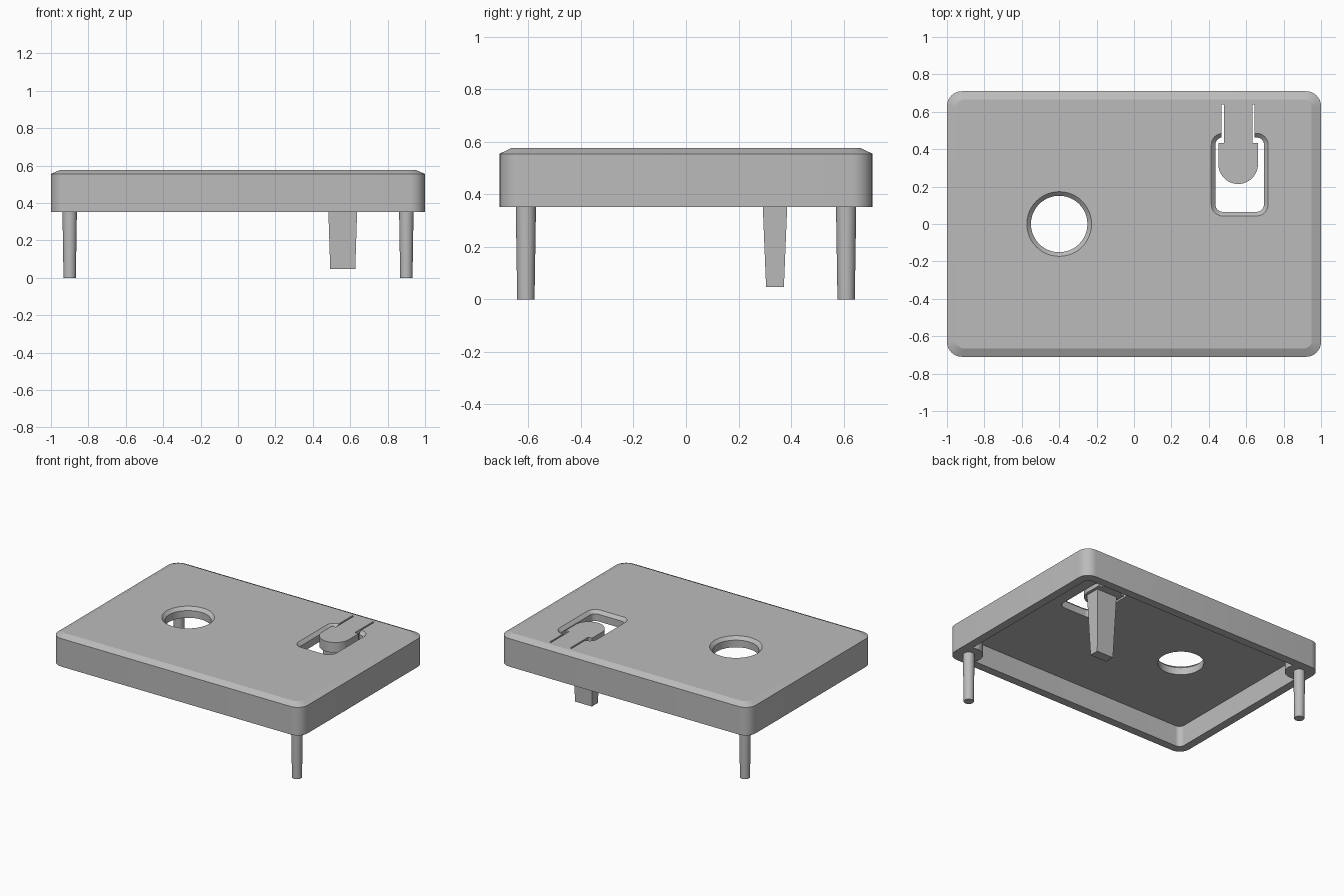
import bpy, bmesh, math
from math import radians, cos, sin, pi

cube = bpy.data.objects.get("Cube")
if cube:
    bpy.data.objects.remove(cube, do_unlink=True)

TOP, CHAMFER_Z, CEILING, RIM = 0.577, 0.555, 0.503, 0.352
WALL = 0.06

grey = bpy.data.materials.new("plain grey")
grey.use_nodes = True
grey.diffuse_color = (0.5, 0.5, 0.5, 1)
grey.node_tree.nodes["Principled BSDF"].inputs["Base Color"].default_value = (0.5, 0.5, 0.5, 1)


def rounded_rect(cx, cy, hx, hy, r, steps=8):
    pts = []
    for q, (sx, sy) in enumerate([(1, 1), (-1, 1), (-1, -1), (1, -1)]):
        for i in range(steps + 1):
            a = (q + i / steps) * pi / 2
            pts.append((cx + sx * (hx - r) + r * cos(a), cy + sy * (hy - r) + r * sin(a)))
    return pts


def circle(cx, cy, r, n=48):
    return [(cx + r * cos(2 * pi * i / n), cy + r * sin(2 * pi * i / n)) for i in range(n)]


def loft(name, sections):
    """Closed solid through (outline, z) sections, listed from the bottom up."""
    bm = bmesh.new()
    rings = [[bm.verts.new((x, y, z)) for x, y in outline] for outline, z in sections]
    n = len(rings[0])
    bm.faces.new(rings[0][::-1])
    bm.faces.new(rings[-1])
    for low, high in zip(rings, rings[1:]):
        for i in range(n):
            j = (i + 1) % n
            bm.faces.new((low[i], low[j], high[j], high[i]))
    mesh = bpy.data.meshes.new(name)
    bm.to_mesh(mesh)
    bm.free()
    mesh.materials.append(grey)
    obj = bpy.data.objects.new(name, mesh)
    bpy.context.collection.objects.link(obj)
    return obj


def activate(obj):
    bpy.ops.object.select_all(action='DESELECT')
    obj.select_set(True)
    bpy.context.view_layer.objects.active = obj


def cut(target, cutter):
    mod = target.modifiers.new("cut", 'BOOLEAN')
    mod.operation = 'DIFFERENCE'
    mod.solver = 'EXACT'
    mod.object = cutter
    activate(target)
    bpy.ops.object.modifier_apply(modifier=mod.name)
    bpy.data.objects.remove(cutter, do_unlink=True)


def chamfered_cutter(name, outline, c=0.022):
    """Through-cutter that flares out at the top surface."""
    return loft(name, [(outline(0), 0.45), (outline(0), CHAMFER_Z),
                       (outline(c), TOP), (outline(c), TOP + 0.05)])


# Cover shell with a shallow chamfer round its top
shell = loft("cover_shell", [
    (rounded_rect(0, 0, 1, 0.71, 0.08), RIM),
    (rounded_rect(0, 0, 1, 0.71, 0.08), CHAMFER_Z),
    (rounded_rect(0, 0, 0.95, 0.665, 0.04), TOP)])

# Hollow underside, leaving a round boss in two opposite corners
pins = [(0.9, -0.61), (-0.9, 0.61)]
inner = rounded_rect(0, 0, 1 - WALL, 0.71 - WALL, 0.04)
cavity = loft("cavity_cutter", [(inner, RIM - 0.1), (inner, CEILING)])
for x, y in pins:
    cut(cavity, loft("boss_cutter", [(circle(x, y, 0.095), 0.1), (circle(x, y, 0.095), 0.7)]))
cut(shell, cavity)

# Round window
cut(shell, chamfered_cutter("window_cutter", lambda c: circle(-0.4, 0, 0.151 + c)))

# Button slot, keeping a spring tongue with a rounded head
MID, NECK, HEAD = 0.557, 0.076, 0.106
slot = chamfered_cutter("slot_cutter",
                        lambda c: rounded_rect(0.565, 0.264, 0.13 + c, 0.199 + c, 0.04 + c))
arc = [(MID + HEAD * cos(a), 0.32 + HEAD * sin(a))
       for a in (pi + pi * i / 24 for i in range(25))]
tongue = arc + [(MID + HEAD, 0.433), (MID + NECK, 0.433), (MID + NECK, 0.6),
                (MID - NECK, 0.6), (MID - NECK, 0.433), (MID - HEAD, 0.433)]
cut(slot, loft("tongue_keep", [(tongue, 0.3), (tongue, 0.8)]))
cut(shell, slot)
for side in (-1, 1):
    x = MID + side * (NECK + 0.006)
    slit = [(x - 0.006, 0.445), (x + 0.006, 0.445), (x + 0.006, 0.64), (x - 0.006, 0.64)]
    cut(shell, loft("slit_cutter", [(slit, 0.4), (slit, 0.7)]))


def rectangle(cx, cy, hx, hy):
    return [(cx - hx, cy - hy), (cx + hx, cy - hy), (cx + hx, cy + hy), (cx - hx, cy + hy)]


# Tapered plunger below the button head
plunger = loft("button_plunger", [(rectangle(0.56, 0.339, 0.067, 0.034), 0.048),
                                  (rectangle(0.56, 0.339, 0.082, 0.053), CEILING + 0.01)])

# Tapered locating pins under the bosses
parts = [shell, plunger]
for label, (x, y) in zip(("front_left_pin", "back_right_pin"), pins):
    parts.append(loft(label, [(circle(x, y, 0.033), 0), (circle(x, y, 0.039), RIM + 0.03)]))

for obj in parts:
    activate(obj)
    bpy.ops.object.shade_smooth_by_angle(angle=radians(20))
